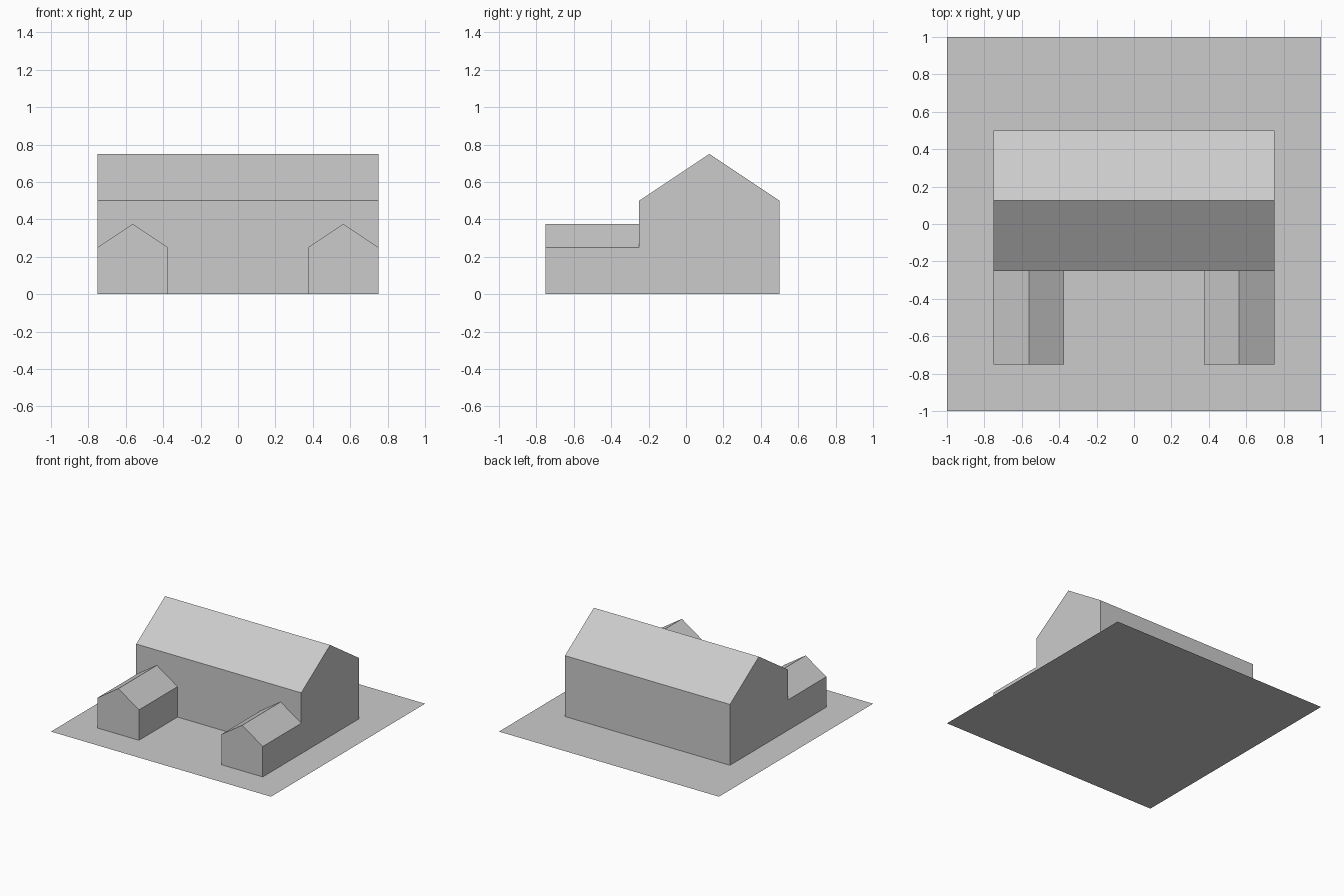
import bpy, bmesh, math

if "Cube" in bpy.data.objects:
    bpy.data.objects.remove(bpy.data.objects["Cube"])


def gabled_block(name, width, length, eave, ridge, location, angle=0.0, back=True):
    """House profile swept along local y, open underneath where it meets the base."""
    w, h = width / 2, length / 2
    profile = [(-w, 0), (w, 0), (w, eave), (0, ridge), (-w, eave)]
    bm = bmesh.new()
    front = [bm.verts.new((x, -h, z)) for x, z in profile]
    rear = [bm.verts.new((x, h, z)) for x, z in profile]
    bm.faces.new(front)
    if back:
        bm.faces.new(rear[::-1])
    for i in range(1, 5):  # walls and roof slopes
        j = (i + 1) % 5
        bm.faces.new((front[j], front[i], rear[i], rear[j]))
    mesh = bpy.data.meshes.new(name)
    bm.to_mesh(mesh)
    bm.free()
    obj = bpy.data.objects.new(name, mesh)
    obj.location = location
    obj.rotation_euler.z = angle
    bpy.context.collection.objects.link(obj)
    return obj


# Flat square base
bpy.ops.mesh.primitive_plane_add(size=2)
bpy.context.object.name = "base_plate"

# Main hall, ridge running along x
gabled_block("main_hall", 0.75, 1.5, 0.5, 0.75, (0, 0.125, 0), math.pi / 2)

# Two front wings, butting against the hall wall
for side, label in ((-1, "left"), (1, "right")):
    gabled_block(label + "_wing", 0.375, 0.5, 0.25, 0.375,
                 (side * 0.5625, -0.5, 0), back=False)
